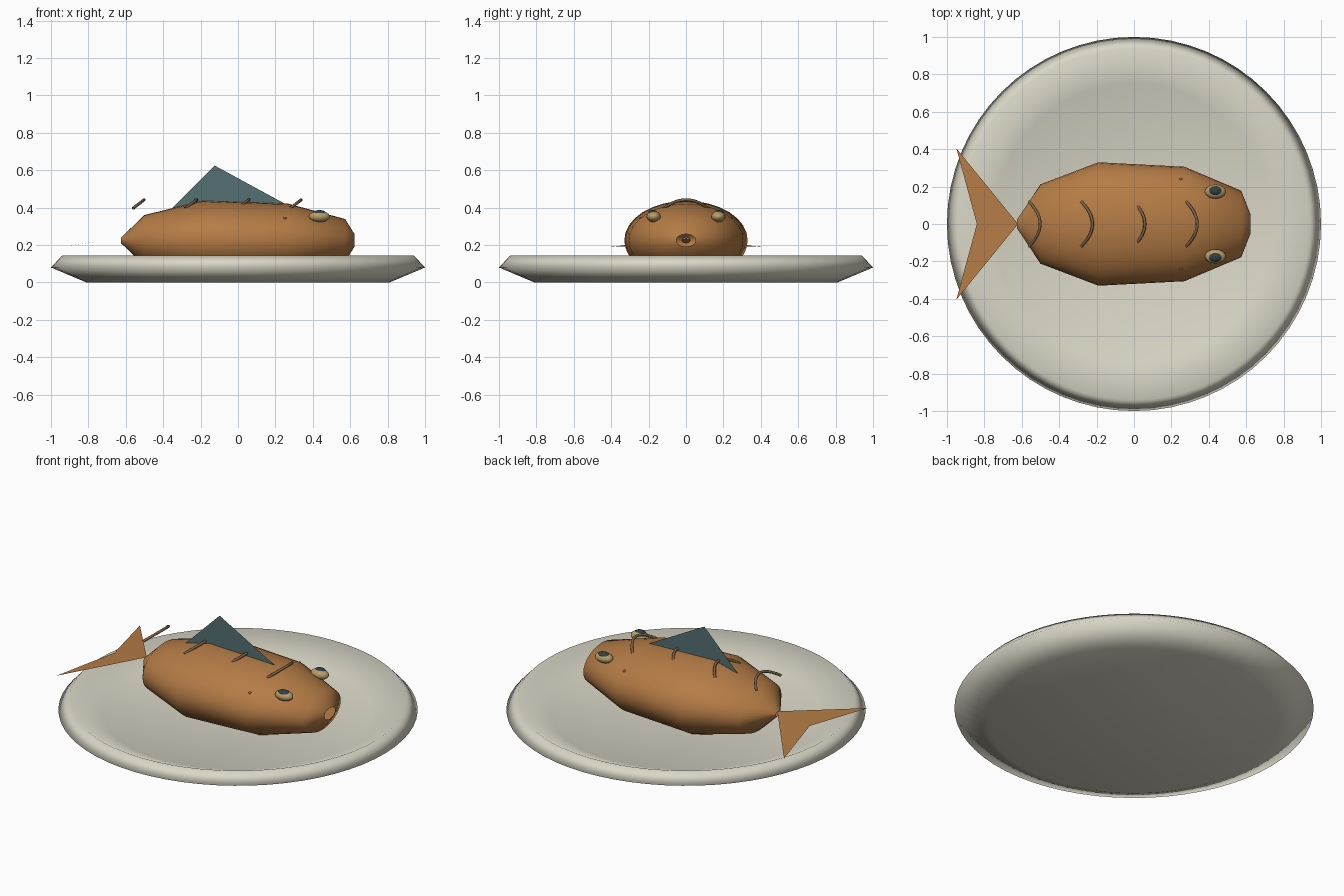
import bpy, bmesh
from math import sin, cos, pi
from mathutils import Vector

if "Cube" in bpy.data.objects:
    bpy.data.objects.remove(bpy.data.objects["Cube"])


def mat(name, rgb):
    m = bpy.data.materials.new(name)
    m.diffuse_color = (*rgb, 1)
    m.use_nodes = True
    m.node_tree.nodes["Principled BSDF"].inputs["Base Color"].default_value = m.diffuse_color
    return m


PLATE = mat("cream", (0.70, 0.68, 0.57))
SKIN = mat("orange_brown", (0.46, 0.20, 0.06))
TEAL = mat("teal", (0.09, 0.16, 0.17))
TAN = mat("tan", (0.48, 0.34, 0.14))
DARK = mat("dark", (0.03, 0.05, 0.06))
STRIPE = mat("stripe_brown", (0.20, 0.12, 0.06))


def make(name, verts, faces, material, smooth=False):
    me = bpy.data.meshes.new(name)
    me.from_pydata([tuple(v) for v in verts], [], faces)
    bm = bmesh.new()
    bm.from_mesh(me)
    bmesh.ops.remove_doubles(bm, verts=bm.verts, dist=1e-5)
    bmesh.ops.recalc_face_normals(bm, faces=bm.faces)
    bm.to_mesh(me)
    bm.free()
    me.materials.append(material)
    for p in me.polygons:
        p.use_smooth = smooth
    ob = bpy.data.objects.new(name, me)
    bpy.context.collection.objects.link(ob)
    return ob


def loft(name, rings, material):
    """Skin a list of equally long closed rings."""
    n = len(rings[0])
    verts = [v for r in rings for v in r]
    faces = [(i * n + j, i * n + (j + 1) % n, (i + 1) * n + (j + 1) % n, (i + 1) * n + j)
             for i in range(len(rings) - 1) for j in range(n)]
    return make(name, verts, faces, material, True)


def circle(n):
    return [(cos(2 * pi * k / n), sin(2 * pi * k / n)) for k in range(n)]


# Plate: turned dish profile (radius, height)
profile = [(0, 0), (0.81, 0), (1.0, 0.08), (0.94, 0.145), (0.75, 0.06), (0, 0.06)]
loft("plate", [[(r * c, r * s, z) for c, s in circle(64)] for r, z in profile], PLATE)

# Body: flattened rings along x (position, half width), open at the mouth
stations = [(-0.626, 0.022), (-0.50, 0.212), (-0.19, 0.33), (0.27, 0.306), (0.573, 0.178), (0.623, 0.052)]
loft("fish_body", [[(x, r * c, 0.225 + 0.64 * r * s) for c, s in circle(32)] for x, r in stations], SKIN)

# Fins: thin flat sheets
make("tail_fin", [(-0.62, 0, 0.237), (-0.95, 0.405, 0.19), (-0.84, 0, 0.206), (-0.95, -0.405, 0.19)],
     [(0, 1, 2), (0, 2, 3)], SKIN)
make("dorsal_fin", [(-0.36, 0, 0.39), (0.28, 0, 0.405), (-0.125, 0, 0.625)], [(0, 1, 2)], TEAL)


# Back stripes: thin tubes along leaning arcs
def stripe(name, x):
    tube = 0.008
    lean = Vector((0.79, 0, 0.61))
    side = Vector((0, 1, 0))
    normal = lean.cross(side)
    rings = []
    for i in range(13):
        t = i / 6 - 1
        mid = Vector((x, 0.12 * t, 0.442)) - lean * 0.076 * t * t
        out = (lean * 0.12 + side * 0.152 * t).normalized()
        rings.append([mid + (out * c + normal * s) * tube for c, s in circle(8)])
    loft(name, rings, STRIPE)


for i in range(4):
    stripe(f"back_stripe_{i + 1}", 0.338 - 0.28 * i)


def ball(name, loc, size, material):
    bpy.ops.mesh.primitive_uv_sphere_add(segments=20, ring_count=12, radius=1, location=loc)
    ob = bpy.context.object
    ob.name = name
    ob.scale = size
    ob.data.materials.append(material)
    bpy.ops.object.shade_smooth()


# Eyes, pupils and small cheek spots on both sides
for side, y in (("left", 1), ("right", -1)):
    ball(f"{side}_eye", (0.435, 0.173 * y, 0.352), (0.056, 0.038, 0.03), TAN)
    ball(f"{side}_pupil", (0.435, 0.177 * y, 0.369), (0.036, 0.026, 0.018), DARK)
    ball(f"{side}_cheek_spot", (0.25, 0.24 * y, 0.342), (0.009, 0.009, 0.009), STRIPE)
